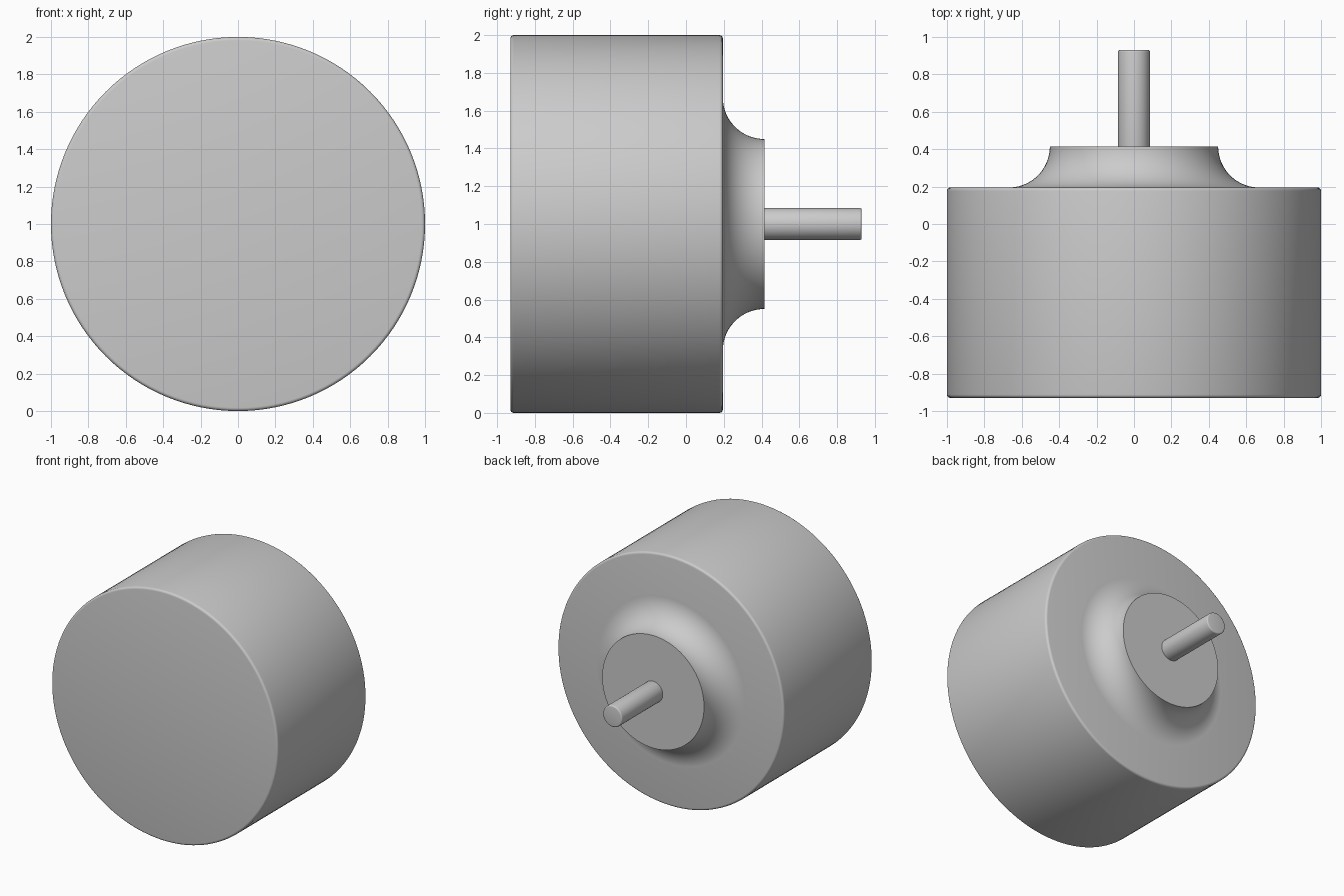
import bpy, bmesh, math

if "Cube" in bpy.data.objects:
    bpy.data.objects.remove(bpy.data.objects["Cube"], do_unlink=True)

AXIS_Z = 1.0  # height of the shared turning axis

grey = bpy.data.materials.new("light_grey")
grey.use_nodes = True
colour = (0.6, 0.6, 0.6, 1)
grey.diffuse_color = colour
grey.node_tree.nodes["Principled BSDF"].inputs["Base Color"].default_value = colour


def arc(radius, y, size, start, end, steps):
    """Arc of (radius, y) points around a centre, angles in degrees."""
    points = []
    for i in range(steps + 1):
        a = math.radians(start + (end - start) * i / steps)
        points.append((radius + size * math.cos(a), y + size * math.sin(a)))
    return points


def turned(name, profile, segments):
    """Solid turned around the y axis, with flat end caps."""
    bm = bmesh.new()
    rings = []
    for radius, y in profile:
        ring = []
        for i in range(segments):
            a = math.tau * i / segments
            ring.append(bm.verts.new((radius * math.cos(a), y, radius * math.sin(a))))
        rings.append(ring)
    for low, high in zip(rings, rings[1:]):
        for i in range(segments):
            j = (i + 1) % segments
            bm.faces.new((low[i], low[j], high[j], high[i]))
    bm.faces.new(rings[0])
    bm.faces.new(rings[-1])
    bmesh.ops.recalc_face_normals(bm, faces=bm.faces)
    mesh = bpy.data.meshes.new(name)
    bm.to_mesh(mesh)
    bm.free()
    mesh.materials.append(grey)
    obj = bpy.data.objects.new(name, mesh)
    obj.location.z = AXIS_Z
    bpy.context.collection.objects.link(obj)
    bpy.ops.object.select_all(action="DESELECT")
    obj.select_set(True)
    bpy.context.view_layer.objects.active = obj
    bpy.ops.object.shade_smooth_by_angle(angle=math.radians(35))
    return obj


def rounded_cylinder(name, radius, back, front, bevel, segments):
    profile = arc(radius - bevel, back + bevel, bevel, -90, 0, 4)
    profile += arc(radius - bevel, front - bevel, bevel, 0, 90, 4)
    return turned(name, profile, segments)


# Drum with softly rounded rims
rounded_cylinder("drum", 1.0, -0.93, 0.195, 0.018, 128)

# Hub that flares down onto the drum in a concave quarter circle
turned("flared_hub", arc(0.67, 0.415, 0.22, 270, 180, 20), 96)

# Shaft sticking out of the hub, seated slightly inside it
rounded_cylinder("shaft", 0.085, 0.35, 0.93, 0.01, 48)
